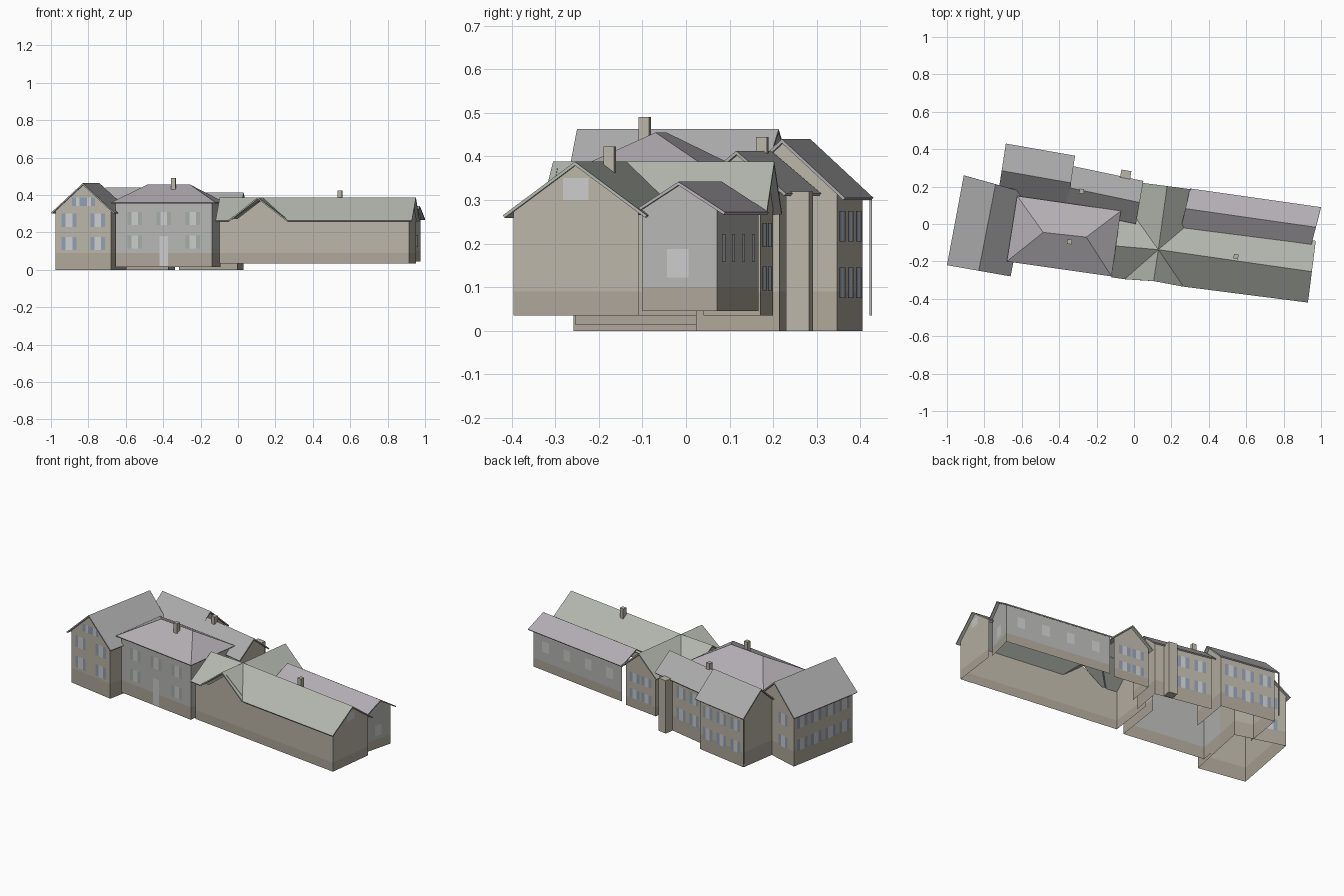
import bpy
from mathutils import Vector as V

if "Cube" in bpy.data.objects:
    bpy.data.objects.remove(bpy.data.objects["Cube"])


def material(name, rgb):
    m = bpy.data.materials.new(name)
    m.diffuse_color = (*rgb, 1)
    m.use_nodes = True
    m.node_tree.nodes["Principled BSDF"].inputs["Base Color"].default_value = m.diffuse_color
    return m


BEIGE = material("beige_plaster", (.50, .46, .39))
GREY = material("grey_plaster", (.47, .47, .46))
PLINTH = material("plinth", (.42, .38, .32))
ROOF = material("grey_tiles", (.42, .42, .42))
GREEN_ROOF = material("greenish_tiles", (.46, .48, .43))
MAUVE_ROOF = material("mauve_tiles", (.46, .43, .46))
GLASS = material("pale_glass", (.53, .53, .53))
BLUE = material("blue_shutter", (.28, .34, .45))
GREEN = material("green_shutter", (.36, .42, .38))


def mesh(name, faces, mats, ids=None):
    verts, polys = [], []
    for f in faces:
        polys.append(range(len(verts), len(verts) + len(f)))
        verts += [tuple(p) for p in f]
    me = bpy.data.meshes.new(name)
    me.from_pydata(verts, [], [list(p) for p in polys])
    for m in mats:
        me.materials.append(m)
    for i, p in zip(ids or [], me.polygons):
        p.material_index = i
    ob = bpy.data.objects.new(name, me)
    bpy.context.collection.objects.link(ob)
    return ob


def roof(name, faces, mat):
    up = []
    for f in faces:
        f = [V(p) for p in f]
        up.append(f if (f[1] - f[0]).cross(f[2] - f[0]).z > 0 else f[::-1])
    ob = mesh(name, up, [mat])
    s = ob.modifiers.new("thickness", 'SOLIDIFY')
    s.thickness, s.offset = .007, -1


def p3(p, z):
    return V((p[0], p[1], z))


def mid(a, b):
    return (V(a) + V(b)) / 2


def house(name, quad, z0, eave, ridge, sides, wall_mat, roof_mat, oe=.022, og=.018, hip=None, own_roof=True):
    """Eave quad runs counterclockwise; edges 0 and 2 are the gable ends. Returns wall corners."""
    q = [V(p) for p in quad]
    e, r = (q[1] - q[0]).normalized(), (q[2] - q[1]).normalized()
    w = [q[0] + e * oe + r * og, q[1] - e * oe + r * og, q[2] - e * oe - r * og, q[3] + e * oe - r * og]
    half = (q[1] - q[0]).length / 2
    top = eave + (ridge - eave) * oe / half - .006
    if hip:
        top = eave - .004
    faces, ids = [], []
    zp = z0 + .055 if z0 > .02 else .09
    for i in sides:
        a, b = w[i], w[(i + 1) % 4]
        faces.append([p3(a, z0), p3(b, z0), p3(b, zp), p3(a, zp)])
        f = [p3(a, zp), p3(b, zp), p3(b, top)]
        if i in (0, 2) and not hip:
            f.append(p3(mid(a, b), ridge - .008))
        faces.append(f + [p3(a, top)])
        ids += [1, 0]
    mesh(name + "_walls", faces, [wall_mat, PLINTH], ids)
    E = [p3(p, eave) for p in q]
    if hip:
        A, B = p3(hip[0], ridge), p3(hip[1], ridge)
        roof(name + "_roof", [[E[0], E[1], A], [E[2], E[3], B], [E[1], E[2], B, A], [E[3], E[0], A, B]], roof_mat)
    elif own_roof:
        A, B = p3(mid(q[0], q[1]), ridge), p3(mid(q[2], q[3]), ridge)
        roof(name + "_roof", [[E[1], E[2], B, A], [E[3], E[0], A, B]], roof_mat)
    return w


def windows(name, a, b, spots, shutter=None, w=.036, h=.07):
    """Thin panes with shutters on wall a-b; spots are (fraction, centre height)."""
    d = (b - a).normalized()
    n = V((d.y, -d.x))
    faces, ids = [], []
    for t, z in spots:
        c = a.lerp(b, t) + n * .002
        strips = [(-w / 2, w / 2, 0)]
        if shutter:
            strips += [(-w / 2 - .022, -w / 2, 1), (w / 2, w / 2 + .022, 1)]
        for l, r, k in strips:
            p, s = c + d * l, c + d * r
            faces.append([p3(p, z - h / 2), p3(s, z - h / 2), p3(s, z + h / 2), p3(p, z + h / 2)])
            ids.append(k)
    mesh(name, faces, [GLASS, shutter or GLASS], ids)


def box(name, x, y, z0, z1, s, mat):
    bpy.ops.mesh.primitive_cube_add(size=1, location=(x, y, (z0 + z1) / 2), rotation=(0, 0, -.16))
    ob = bpy.context.object
    ob.name, ob.scale = name, (s, s, z1 - z0)
    ob.data.materials.append(mat)


def grid(ts, zs):
    return [(t, z) for t in ts for z in zs]


# Left gabled wing
w = house("left_wing", [(-1, -.22), (-.66, -.28), (-.57, .165), (-.91, .26)], 0, .305, .463, (0, 1, 2, 3), BEIGE, ROOF)
windows("left_wing_front_windows", w[0], w[1], grid((.24, .76), (.265, .14)), BLUE)
windows("left_wing_attic_windows", w[0], w[1], [(.4, .365), (.6, .365)], BLUE, .02, .045)
windows("left_wing_side_windows", w[3], w[0], grid((.14, .38, .62, .86), (.255, .12)), BLUE)
windows("left_wing_back_windows", w[2], w[3], grid((.7,), (.255, .12)), BLUE)

# Hip-roofed main house
w = house("main_house", [(-.12, -.28), (-.07, .07), (-.625, .15), (-.68, -.20)], .015, .36, .455, (0, 2, 3),
          GREY, MAUVE_ROOF, .022, .022, hip=[(-.255, -.07), (-.485, -.045)])
windows("main_house_windows", w[3], w[0],
        grid((.2, .8), (.275, .148)) + [(.5, .275)], GREEN)
windows("main_house_door", w[3], w[0], [(.5, .1)], None, .045, .16)

# Rear left house
w = house("rear_left_house", [(-.36, .075), (-.315, .365), (-.685, .43), (-.73, .14)], 0, .305, .44, (0, 1, 2), BEIGE, ROOF)
windows("rear_left_windows", w[1], w[2], grid((.18, .5, .82), (.24, .11)), BLUE, .03)

# Rear middle house
w = house("rear_middle_house", [(.01, 0), (.05, .23), (-.33, .31), (-.37, .08)], 0, .315, .413, (0, 1), BEIGE, ROOF, .02)
windows("rear_middle_windows", w[1], w[2], grid((.5, .8), (.25, .12)), BLUE, .03)

# Long barn and its cross gable share one valley roof
barn = [(.93, -.42), (.972, -.09), (-.075, .05), (-.12, -.285)]
w = house("long_barn", barn, .035, .265, .388, (0, 2, 3), BEIGE, GREEN_ROOF, own_roof=False)
windows("barn_attic_window", w[0], w[1], [(.5, .325)], None, .06, .05)
cross = [(.31, .185), (.045, .22), (.015, .025), (.28, -.01)]
c = house("cross_gable", cross, .035, .272, .388, (0, 1), BEIGE, GREEN_ROOF, own_roof=False)
windows("cross_gable_windows", c[0], c[1], grid((.3, .7), (.22, .12)), BLUE, .03, .055)
Z, T = .265, .388
J, R, F = p3((.13, -.137), T), p3((.177, .2025), T), p3((.105, -.305), T)
VL, VR = p3((-.05, -.295), Z), p3((.265, -.335), Z)
BL, BR = p3(cross[2], Z), p3(cross[3], Z)
rr, rl = p3(mid(barn[0], barn[1]), T), p3(mid(barn[2], barn[3]), T)
roof("barn_roof", [[J, rr, p3(barn[0], Z), VR], [J, rl, p3(barn[3], Z), VL],
                   [J, rr, p3(barn[1], Z), BR], [J, rl, p3(barn[2], Z), BL]], GREEN_ROOF)
roof("cross_gable_roof", [[J, F, VL], [J, F, VR], [J, R, p3(cross[1], .272), BL],
                          [J, R, p3(cross[0], .272), BR]], GREEN_ROOF)
wl, wr = w[3].lerp(w[0], .09), w[3].lerp(w[0], .36)
mesh("front_gable_wall", [[p3(wl, .27), p3(wr, .27), p3(mid(wl, wr), .375)]], [BEIGE])

# Rear right annex
w = house("annex", [(.945, -.125), (1, .09), (.30, .19), (.25, -.025)], .045, .272, .342, (0, 1), GREY, MAUVE_ROOF)
windows("annex_windows", w[1], w[2], grid((.14, .38, .62, .86), (.19,)), None, .05, .065)
windows("annex_end_window", w[0], w[1], [(.48, .155)], None, .05, .065)

# Chimneys, rear stair tower and downpipe
box("main_chimney", -.345, -.095, .40, .49, .025, BEIGE)
box("barn_chimney", .545, -.175, .35, .423, .025, BEIGE)
box("rear_chimney", -.28, .175, .37, .445, .025, BEIGE)
box("stair_tower", -.045, .26, 0, .32, .054, BEIGE)
box("downpipe", -.685, .424, .035, .303, .005, ROOF)
